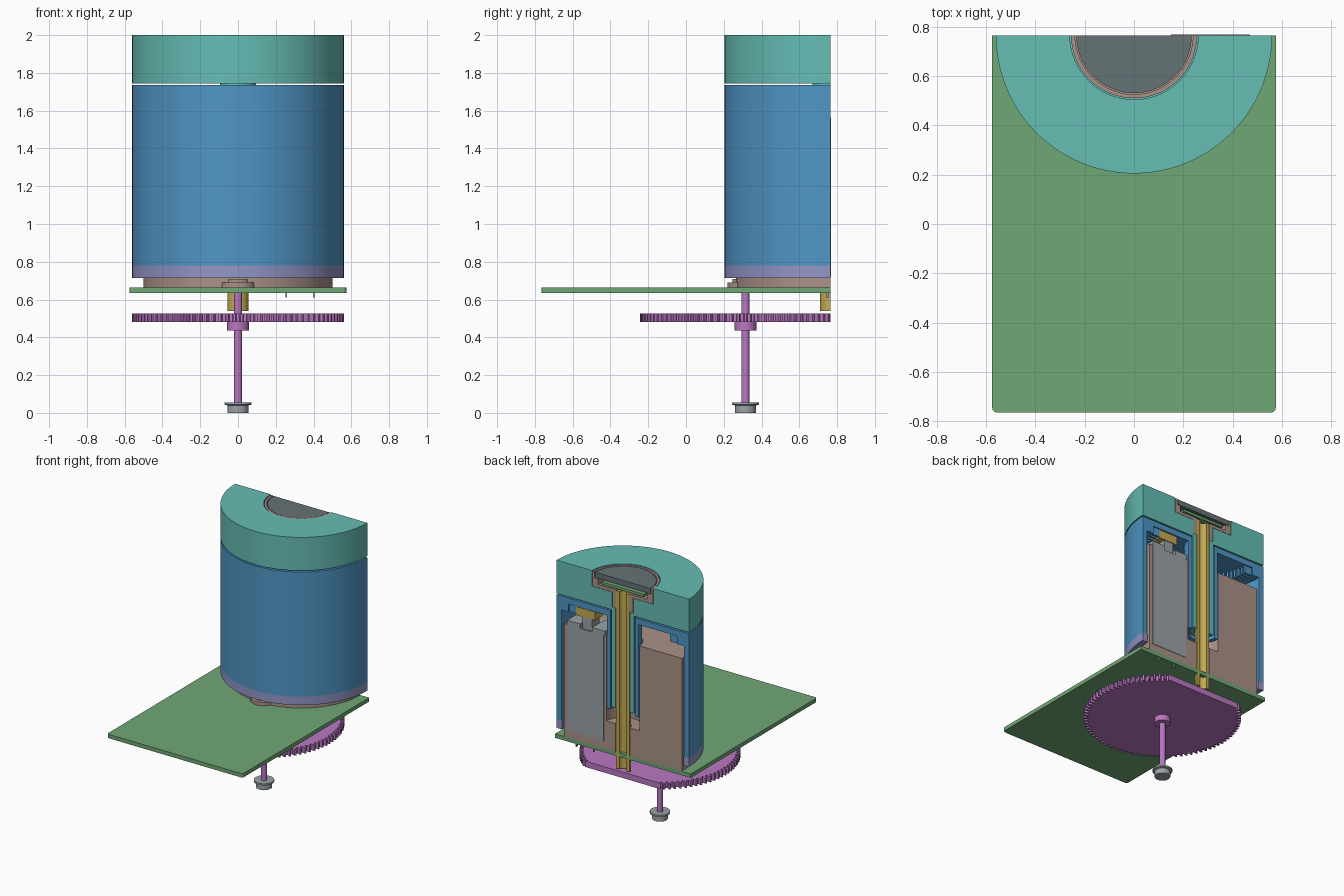
import bpy, bmesh, math
from mathutils import Matrix, Vector

if "Cube" in bpy.data.objects:
    bpy.data.objects.remove(bpy.data.objects["Cube"], do_unlink=True)

CUT = 0.765          # y of the section plane, which holds the main axis
AXLE_Y = 0.315       # y of the small axle


def material(name, rgb):
    lin = [((c / 255 + 0.055) / 1.055) ** 2.4 for c in rgb] + [1]
    m = bpy.data.materials.new(name)
    m.use_nodes = True
    m.diffuse_color = lin
    m.node_tree.nodes["Principled BSDF"].inputs["Base Color"].default_value = lin
    return m


TEAL = material("teal", (102, 189, 181))
BLUE = material("blue", (80, 150, 198))
LILAC = material("lilac", (146, 150, 198))
BROWN = material("warm brown", (170, 146, 136))
GREEN = material("board green", (112, 168, 117))
GOLD = material("brass", (196, 170, 84))
PURPLE = material("purple", (186, 120, 194))
GREY = material("metal grey", (155, 163, 168))
SLATE = material("dark slate", (101, 114, 118))


def finish(name, bm, mat, smooth=True):
    bmesh.ops.remove_doubles(bm, verts=bm.verts, dist=1e-5)
    bmesh.ops.recalc_face_normals(bm, faces=bm.faces)
    me = bpy.data.meshes.new(name)
    bm.to_mesh(me)
    bm.free()
    me.materials.append(mat)
    ob = bpy.data.objects.new(name, me)
    bpy.context.collection.objects.link(ob)
    if smooth:
        bpy.ops.object.select_all(action='DESELECT')
        ob.select_set(True)
        bpy.context.view_layer.objects.active = ob
        bpy.ops.object.shade_smooth_by_angle(angle=math.radians(30))
    return ob


def lathe(name, profile, mat, y=CUT, full=False, seg=64):
    """Revolve a closed (r, z) profile: the front half with caps, or all round."""
    bm = bmesh.new()
    arc = 2 * math.pi if full else math.pi
    rings = []
    for i in range(seg if full else seg + 1):
        a = math.pi + arc * i / seg
        rings.append([bm.verts.new((r * math.cos(a), y + r * math.sin(a), z))
                      for r, z in profile])
    n = len(profile)
    for i in range(seg):
        p, q = rings[i], rings[(i + 1) % len(rings)]
        for j in range(n):
            k = (j + 1) % n
            bm.faces.new((p[j], p[k], q[k], q[j]))
    if not full:
        bm.faces.new(rings[0])
        bm.faces.new(rings[-1])
    return finish(name, bm, mat)


def rect(r0, r1, z0, z1):
    return [(r0, z0), (r1, z0), (r1, z1), (r0, z1)]


def prism(name, outline, z0, z1, mat, smooth=False):
    bm = bmesh.new()
    f = bm.faces.new([bm.verts.new((x, y, z0)) for x, y in outline])
    ext = bmesh.ops.extrude_face_region(bm, geom=[f])["geom"]
    bmesh.ops.translate(bm, vec=(0, 0, z1 - z0),
                        verts=[v for v in ext if isinstance(v, bmesh.types.BMVert)])
    return finish(name, bm, mat, smooth)


def box(name, x, y, z, mat):
    return prism(name, [(x[0], y[0]), (x[1], y[0]), (x[1], y[1]), (x[0], y[1])],
                 z[0], z[1], mat)


# Knob with a long neck, and the display cup set in its top
lathe("knob", [(.06, 1.0), (.095, 1.0), (.095, 1.745), (.56, 1.745), (.56, 2), (.26, 2),
               (.26, 1.88), (.09, 1.88), (.09, 1.765), (.06, 1.765)], TEAL, seg=96)
lathe("display_cup", [(.058, 1.767), (.088, 1.767), (.088, 1.882), (.255, 1.882),
                      (.255, 1.996), (.239, 1.996), (.239, 1.95), (.21, 1.95),
                      (.21, 1.905), (.058, 1.905)], BROWN)
lathe("display_disc", rect(0, .234, 1.953, 1.994), SLATE)
lathe("display_board", rect(0, .18, 1.915, 1.935), GREEN)

# Drum: thin outer wall, lid and inner sleeve
lathe("drum", [(.56, .78), (.56, 1.735), (.105, 1.735), (.105, .98), (.135, .98),
               (.135, 1.69), (.52, 1.69), (.52, .78)], BLUE, seg=96)
lathe("drum_bottom_ring", rect(.515, .56, .715, .78), LILAC, seg=96)
lathe("detent_ring", rect(.46, .522, 1.63, 1.692), BLUE)

# Teeth inside the detent ring
bm = bmesh.new()
for i in range(41):
    a = math.pi * (1 + (i + .5) / 41)
    m = (Matrix.Translation((.43 * math.cos(a), CUT + .43 * math.sin(a), 1.66))
         @ Matrix.Rotation(a, 4, 'Z') @ Matrix.Diagonal((.07, .016, .062, 1)))
    bmesh.ops.create_cube(bm, size=1, matrix=m)
finish("detent_teeth", bm, BLUE, False)

# Core block under the drum, with its central boss
lathe("core_block", [(.06, .665), (.5, .665), (.5, 1.53), (.14, 1.53), (.14, .88),
                     (.06, .88)], BROWN)
lathe("axle_bearing", [(0, .665), (.095, .665), (.095, .69), (.07, .69), (.07, .71),
                       (0, .71)], BROWN, y=AXLE_Y, full=True, seg=40)

# Switch unit let into the core, with shoulders, stem, contact and pins
FACE = CUT + .003
box("switch_body", (.16, .47), (.55, FACE), (.72, 1.53), GREY)
for name, x0, x1 in (("switch_shoulder_left", .36, .47), ("switch_shoulder_right", .15, .26)):
    box(name, (x0, x1), (.62, FACE), (1.53, 1.565), GREY)
box("switch_stem", (.27, .35), (.66, .755), (1.53, 1.65), GREY)
box("switch_contact", (.24, .40), (.67, .76), (1.62, 1.685), GOLD)
for i, x in enumerate((.255, .40)):
    box(f"switch_pin_{i + 1}", (x - .004, x + .004), (.742, .758), (.61, .73), GREY)

# Brass tube on the main axis
lathe("main_shaft", rect(.03, .056, .54, 1.9), GOLD, seg=32)

# Circuit board with rounded front corners
R, W = .02, .575
corner = [(W - R + R * math.cos(t * math.pi / 10), -CUT + R - R * math.sin(t * math.pi / 10))
          for t in range(6)]
board = [(W, CUT)] + corner + [(-x, y) for x, y in reversed(corner)] + [(-W, CUT)]
prism("circuit_board", board, .635, .665, GREEN)

# Gear, cut flat by the section plane
TEETH = 90
outline = []
for i in range(TEETH):
    for frac, r in ((-.30, .532), (-.16, .56), (.16, .56), (.30, .532)):
        a = math.pi / 2 + 2 * math.pi * (i + .5 + frac) / TEETH
        x, y = r * math.cos(a), AXLE_Y + r * math.sin(a)
        if y < CUT - .004:
            outline.append((x, y))
outline = [(-.32, CUT)] + outline + [(.32, CUT)]
prism("gear", outline, .48, .525, PURPLE)
lathe("gear_hub", rect(0, .057, .435, .482), PURPLE, y=AXLE_Y, full=True, seg=32)
lathe("axle", rect(0, .021, .04, .64), PURPLE, y=AXLE_Y, full=True, seg=24)

# Foot button at the end of the axle
lathe("foot", [(0, 0), (.056, 0), (.056, .04), (.071, .044), (.071, .056), (0, .056)],
      GREY, y=AXLE_Y, full=True, seg=32)
